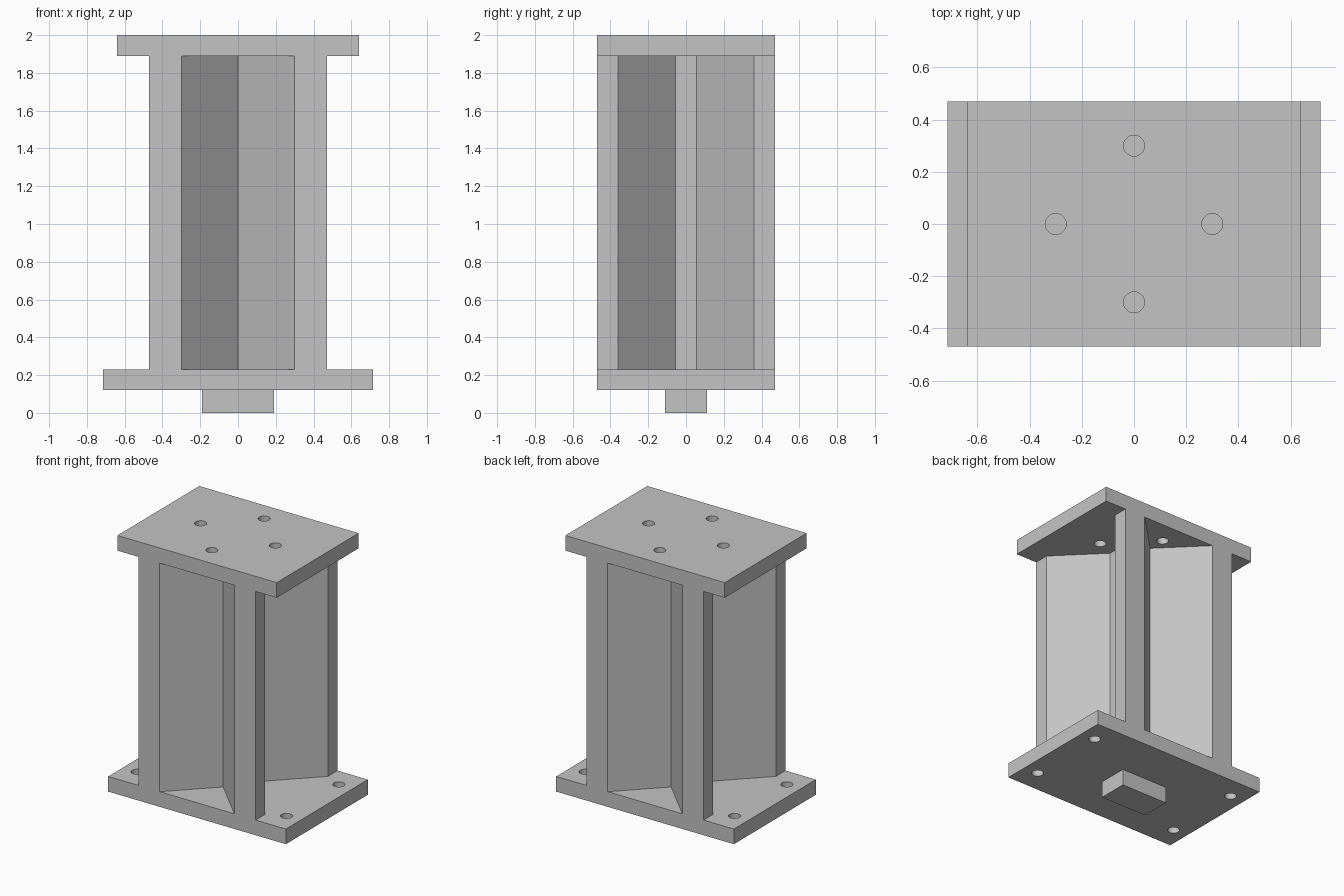
import bpy
import bmesh
import math
from mathutils import Matrix

default = bpy.data.objects.get("Cube")
if default:
    bpy.data.objects.remove(default, do_unlink=True)

# One plain grey for the whole bracket
grey = bpy.data.materials.new("plain grey")
grey.use_nodes = True
colour = (0.55, 0.55, 0.55, 1)
grey.diffuse_color = colour
grey.node_tree.nodes["Principled BSDF"].inputs["Base Color"].default_value = colour

HALF_DEPTH = 0.47
HOLE_RADIUS = 0.04


def new_object(name, bm):
    bmesh.ops.recalc_face_normals(bm, faces=bm.faces)
    mesh = bpy.data.meshes.new(name)
    bm.to_mesh(mesh)
    bm.free()
    mesh.materials.append(grey)
    obj = bpy.data.objects.new(name, mesh)
    bpy.context.collection.objects.link(obj)
    return obj


def prism(name, outline, bottom, top):
    """Extrude a flat outline upwards."""
    bm = bmesh.new()
    face = bm.faces.new([bm.verts.new((x, y, bottom)) for x, y in outline])
    grown = bmesh.ops.extrude_face_region(bm, geom=[face])["geom"]
    verts = [v for v in grown if isinstance(v, bmesh.types.BMVert)]
    bmesh.ops.translate(bm, verts=verts, vec=(0, 0, top - bottom))
    return new_object(name, bm)


def block(name, half_x, half_y, bottom, top):
    outline = [(-half_x, -half_y), (half_x, -half_y), (half_x, half_y), (-half_x, half_y)]
    return prism(name, outline, bottom, top)


def drill(obj, centres, z):
    """Cut round bolt holes through a plate."""
    bm = bmesh.new()
    for x, y in centres:
        bmesh.ops.create_cone(bm, cap_ends=True, segments=32, radius1=HOLE_RADIUS,
                              radius2=HOLE_RADIUS, depth=0.3,
                              matrix=Matrix.Translation((x, y, z)))
    cutter = new_object("hole_cutter", bm)
    cutter.hide_render = True
    mod = obj.modifiers.new("bolt_holes", "BOOLEAN")
    mod.operation = "DIFFERENCE"
    mod.solver = "EXACT"
    mod.object = cutter
    bpy.ops.object.select_all(action="DESELECT")
    bpy.context.view_layer.objects.active = obj
    obj.select_set(True)
    bpy.ops.object.modifier_apply(modifier=mod.name)
    bpy.data.objects.remove(cutter, do_unlink=True)
    bpy.ops.object.shade_smooth_by_angle(angle=math.radians(30))


# Locating key under the base
block("locating_key", 0.19, 0.11, 0, 0.12)

# Base plate with corner bolt holes
base = block("base_plate", 0.714, HALF_DEPTH, 0.12, 0.23)
drill(base, [(sx * 0.6, sy * 0.3) for sx in (-1, 1) for sy in (-1, 1)], 0.175)

# Cross-shaped column: V notches front and back, flat-bottomed notches at the sides
front_right = [(0, -0.17), (0.3, -HALF_DEPTH), (HALF_DEPTH, -HALF_DEPTH),
               (HALF_DEPTH, -0.36), (0.165, -0.055)]
back_right = [(x, -y) for x, y in reversed(front_right)]
right_half = front_right + back_right
left_half = [(-x, y) for x, y in reversed(right_half[1:-1])]
prism("cross_column", right_half + left_half, 0.23, 1.89)

# Top plate with a diamond of bolt holes
top = block("top_plate", 0.64, HALF_DEPTH, 1.89, 2.0)
drill(top, [(0, -0.3), (0.3, 0), (0, 0.3), (-0.3, 0)], 1.945)
